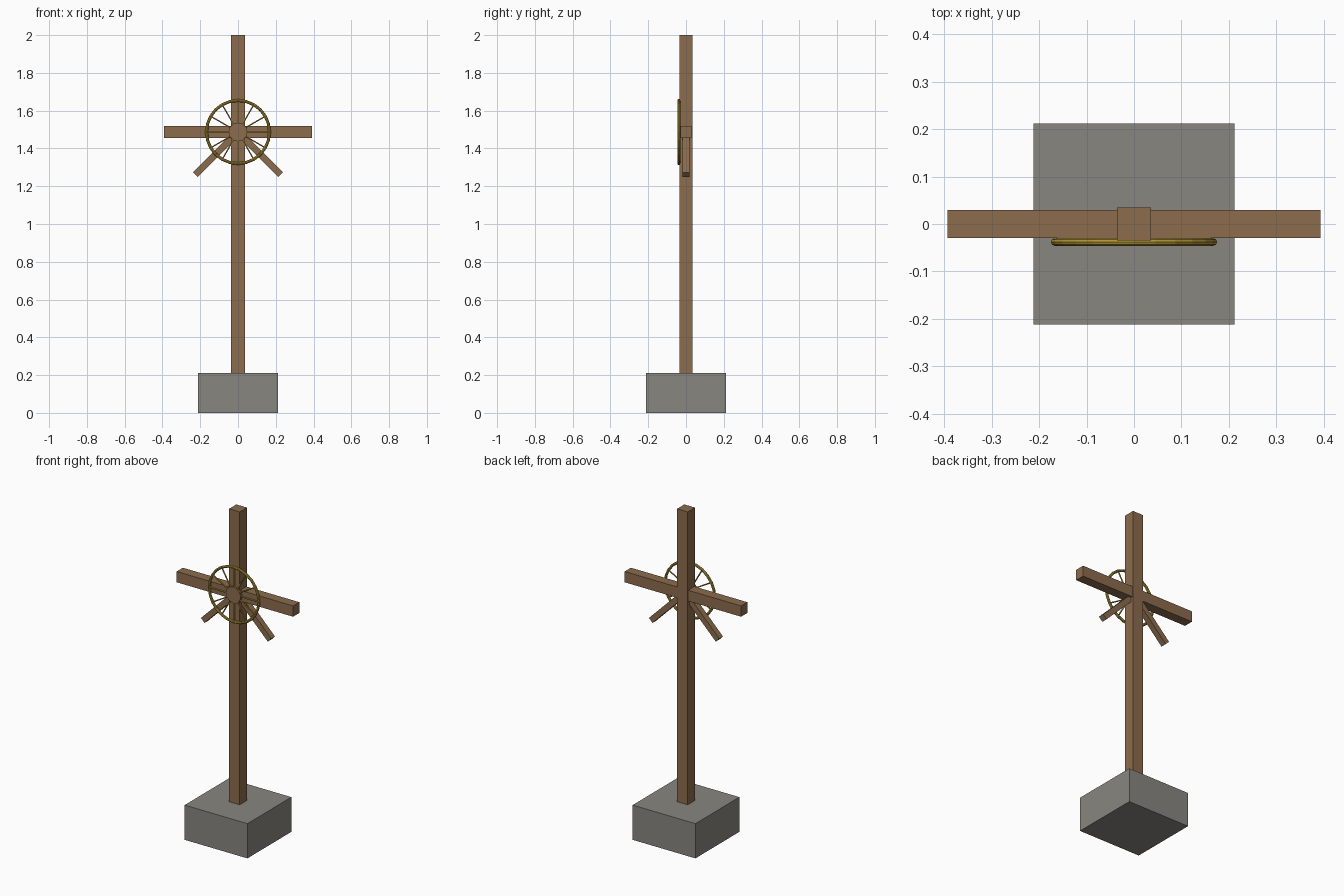
import bpy
from math import sin, cos, pi, radians

if "Cube" in bpy.data.objects:
    bpy.data.objects.remove(bpy.data.objects["Cube"])

CZ = 1.487          # height of the crossing
WY = -0.038         # plane of the front ring


def material(name, rgb):
    m = bpy.data.materials.new(name)
    m.diffuse_color = (*rgb, 1)
    m.use_nodes = True
    m.node_tree.nodes["Principled BSDF"].inputs["Base Color"].default_value = m.diffuse_color
    return m


wood = material("wood", (0.26, 0.15, 0.075))
gold = material("gold", (0.45, 0.31, 0.04))
stone = material("stone", (0.25, 0.24, 0.215))


def finish(name, mat):
    ob = bpy.context.object
    ob.name = name
    ob.data.materials.append(mat)
    return ob


def box(name, size, loc, mat, tilt=0):
    bpy.ops.mesh.primitive_cube_add(size=1, location=loc, rotation=(0, tilt, 0))
    bpy.context.object.scale = size
    return finish(name, mat)


# Stone block, post and crossbar
box("base_block", (0.424, 0.424, 0.212), (0, 0, 0.106), stone)
box("post", (0.072, 0.07, 1.80), (0, 0, 1.10), wood)
box("crossbar", (0.786, 0.06, 0.066), (0, 0, CZ), wood)

# Slanted arms below the crossbar
for side, label in ((-1, "left"), (1, "right")):
    r = 0.17
    box("slanted_arm_" + label, (0.298, 0.036, 0.034),
        (side * r * cos(pi / 4), 0, CZ - r * sin(pi / 4)), wood, side * radians(45))

# Ring
bpy.ops.mesh.primitive_torus_add(major_segments=24, minor_segments=8, major_radius=0.167,
                                 minor_radius=0.008, location=(0, WY, CZ), rotation=(pi / 2, 0, 0))
finish("ring", gold)

# Hub
bpy.ops.mesh.primitive_cylinder_add(vertices=12, radius=0.05, depth=0.016,
                                    location=(0, WY, CZ), rotation=(pi / 2, 0, 0))
finish("hub", wood)

# Spokes between hub and ring
for i in range(12):
    a = i * pi / 6
    mid = 0.105
    bpy.ops.mesh.primitive_cylinder_add(vertices=6, radius=0.004, depth=0.12,
                                        location=(mid * sin(a), WY, CZ + mid * cos(a)),
                                        rotation=(0, a, 0))
    finish(f"spoke_{i + 1}", gold)
